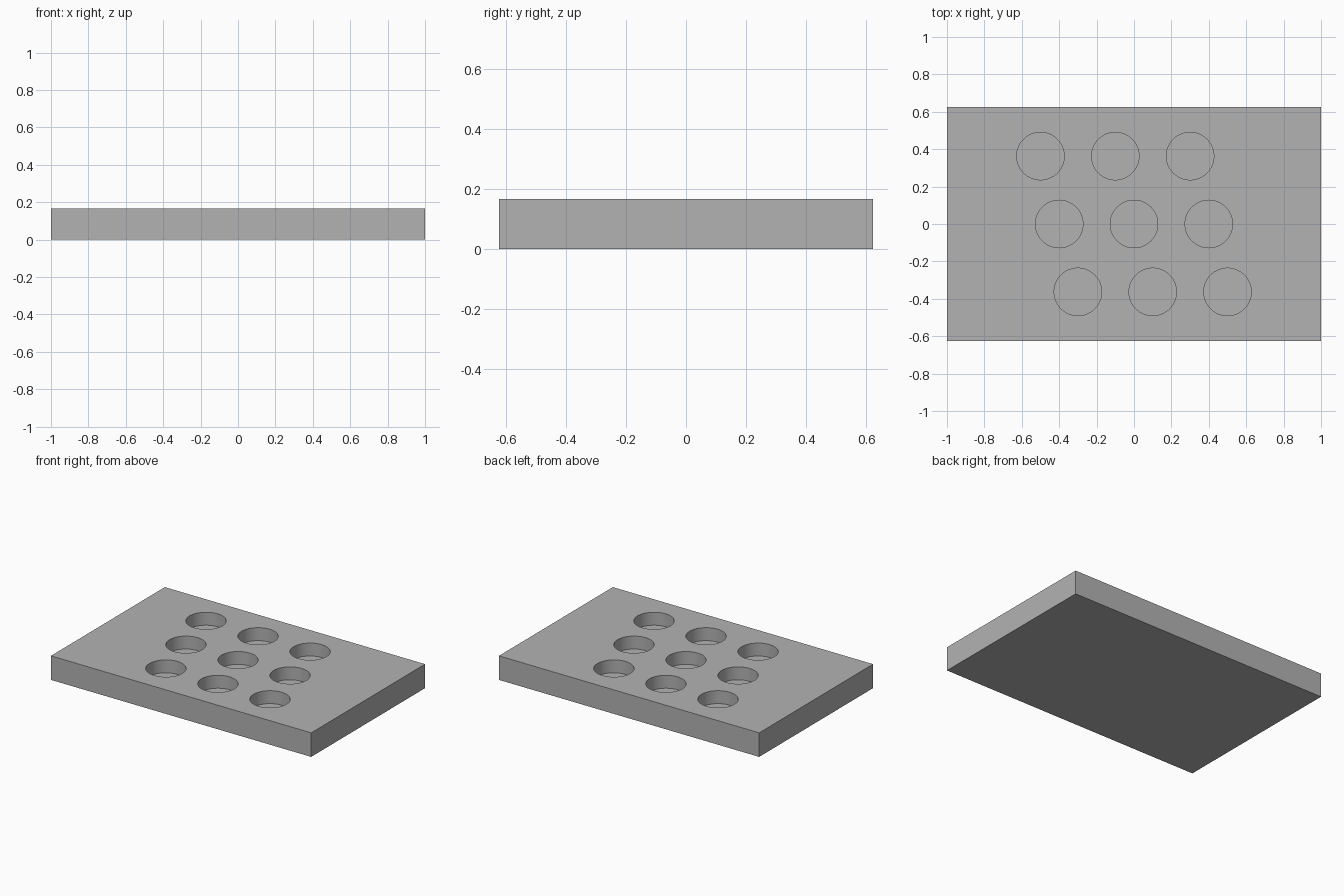
import bpy
import bmesh
import math
from mathutils import Matrix

if "Cube" in bpy.data.objects:
    bpy.data.objects.remove(bpy.data.objects["Cube"], do_unlink=True)

LENGTH, WIDTH, HEIGHT = 2.0, 1.25, 0.167
HOLE_RADIUS, HOLE_DEPTH = 0.127, 0.09
COLUMN_STEP, ROW_STEP, ROW_SHIFT = 0.4, 0.363, 0.1

# Single plain grey material
grey = bpy.data.materials.new("plain_grey")
grey.use_nodes = True
colour = (0.45, 0.45, 0.45, 1)
grey.diffuse_color = colour
grey.node_tree.nodes["Principled BSDF"].inputs["Base Color"].default_value = colour


def make_object(name, bm):
    mesh = bpy.data.meshes.new(name)
    bm.to_mesh(mesh)
    bm.free()
    mesh.materials.append(grey)
    obj = bpy.data.objects.new(name, mesh)
    bpy.context.collection.objects.link(obj)
    return obj


# Solid rectangular slab
bm = bmesh.new()
bmesh.ops.create_cube(bm, size=1, matrix=Matrix.Translation((0, 0, HEIGHT / 2))
                      @ Matrix.Diagonal((LENGTH, WIDTH, HEIGHT, 1)))
slab = make_object("slab", bm)

# Round cutters in three staggered rows, reaching above the top face
bm = bmesh.new()
for row in (-1, 0, 1):
    for column in (-1, 0, 1):
        centre = (column * COLUMN_STEP - row * ROW_SHIFT, row * ROW_STEP, HEIGHT)
        bmesh.ops.create_cone(bm, cap_ends=True, segments=64, radius1=HOLE_RADIUS,
                              radius2=HOLE_RADIUS, depth=2 * HOLE_DEPTH,
                              matrix=Matrix.Translation(centre))
cutter = make_object("hole_cutter", bm)
cutter.hide_render = True

# Cut the blind holes and remove the helper
cut = slab.modifiers.new("blind_holes", "BOOLEAN")
cut.operation = "DIFFERENCE"
cut.solver = "EXACT"
cut.object = cutter
bpy.ops.object.select_all(action="DESELECT")
slab.select_set(True)
bpy.context.view_layer.objects.active = slab
bpy.ops.object.modifier_apply(modifier=cut.name)
bpy.data.objects.remove(cutter, do_unlink=True)

# Smooth hole walls, crisp rims and slab edges
bpy.ops.object.shade_smooth_by_angle(angle=math.radians(30))
